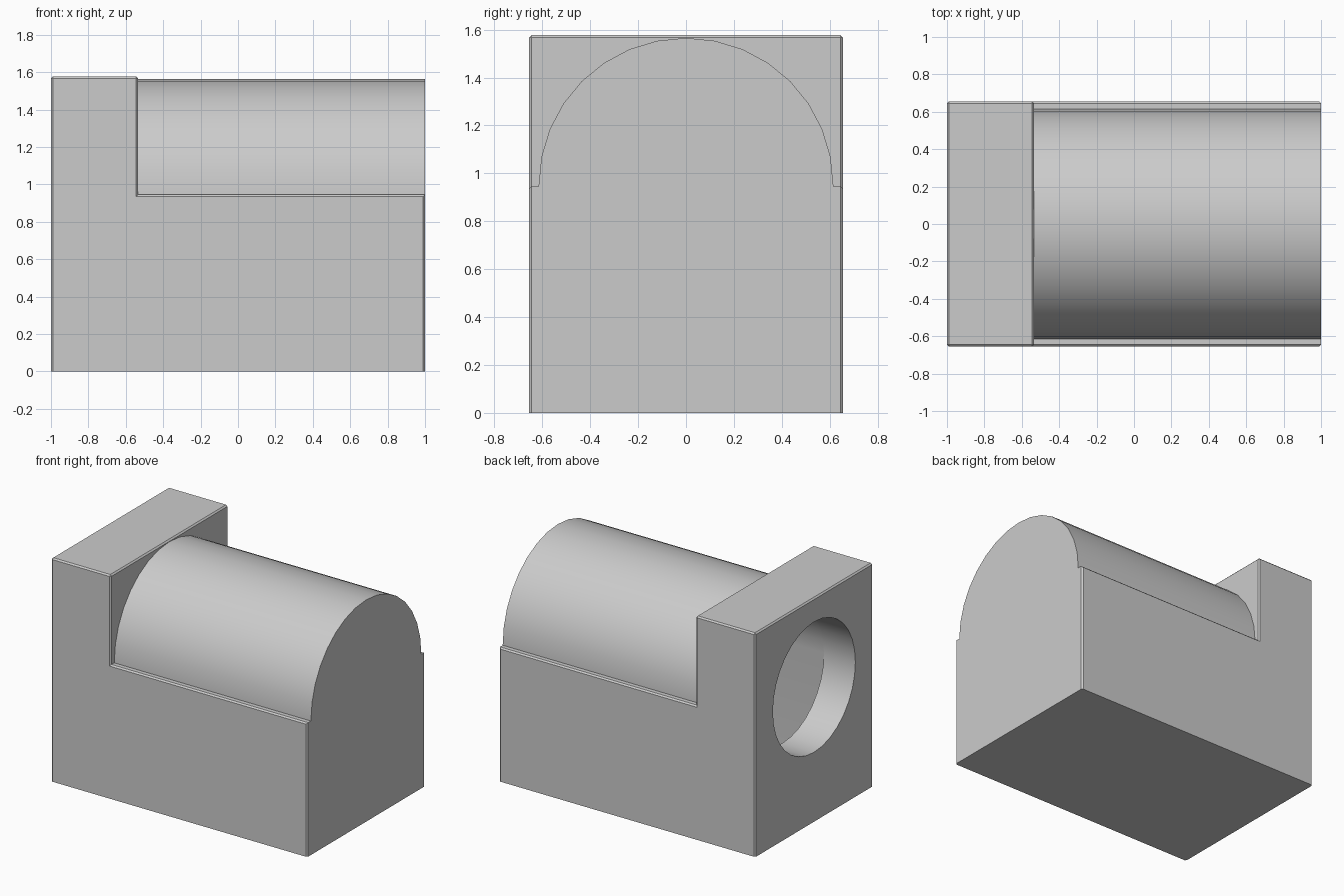
import bpy, bmesh
from math import sin, cos, pi
from mathutils import Vector

if "Cube" in bpy.data.objects:
    bpy.data.objects.remove(bpy.data.objects["Cube"], do_unlink=True)

HALF_Y, TOP, LEDGE, STEP_X = 0.655, 1.577, 0.945, -0.535
AXIS_Z, BARREL_R, BORE_R = 0.95, 0.615, 0.46

grey = bpy.data.materials.new("light grey")
grey.use_nodes = True
colour = (0.6, 0.6, 0.6, 1)
grey.diffuse_color = colour
grey.node_tree.nodes["Principled BSDF"].inputs["Base Color"].default_value = colour


def prism(name, profile, start, end, bevel_rule=None):
    """Sweep a closed 3D profile outline from offset start to offset end."""
    bm = bmesh.new()
    face = bm.faces.new([bm.verts.new(Vector(p) + Vector(start)) for p in profile])
    swept = bmesh.ops.extrude_face_region(bm, geom=[face])["geom"]
    verts = [v for v in swept if isinstance(v, bmesh.types.BMVert)]
    bmesh.ops.translate(bm, verts=verts, vec=Vector(end) - Vector(start))
    bmesh.ops.recalc_face_normals(bm, faces=bm.faces)
    if bevel_rule:
        edges = [e for e in bm.edges if bevel_rule(e)]
        bmesh.ops.bevel(bm, geom=edges, offset=0.01, segments=1,
                        affect='EDGES', clamp_overlap=True)
    mesh = bpy.data.meshes.new(name)
    bm.to_mesh(mesh)
    bm.free()
    obj = bpy.data.objects.new(name, mesh)
    bpy.context.collection.objects.link(obj)
    mesh.materials.append(grey)
    return obj


def arc(radius, steps, turn):
    """Points across y and z, starting on the +y side."""
    return [(0, radius * cos(turn * i / steps), AXIS_Z + radius * sin(turn * i / steps))
            for i in range(steps + 1)]


def arch(radius, floor):
    """A half circle standing on straight walls."""
    return arc(radius, 16, pi) + [(0, -radius, floor), (0, radius, floor)]


def softened(edge):
    """Outer edges, leaving the base, step corner and barrel end sharp."""
    mid = (edge.verts[0].co + edge.verts[1].co) / 2
    along_y = abs(mid.y) < 0.01
    if mid.z < 0.01:
        return False
    if along_y:
        return mid.z > LEDGE + 0.1
    return not (abs(mid.x - STEP_X) < 0.01 and mid.z < LEDGE + 0.01)


def combine(target, tool, operation):
    mod = target.modifiers.new(operation.lower(), 'BOOLEAN')
    mod.operation, mod.object, mod.solver = operation, tool, 'EXACT'
    bpy.context.view_layer.objects.active = target
    bpy.ops.object.modifier_apply(modifier=mod.name)
    bpy.data.objects.remove(tool, do_unlink=True)


# Base block with the tall end plate
outline = [(-1, 0, 0), (1, 0, 0), (1, 0, LEDGE), (STEP_X, 0, LEDGE),
           (STEP_X, 0, TOP), (-1, 0, TOP)]
housing = prism("housing", outline, (0, -HALF_Y, 0), (0, HALF_Y, 0), softened)

# Rounded barrel roof
barrel = prism("barrel_roof", arch(BARREL_R, 0.7), (-0.7, 0, 0), (1, 0, 0))
combine(housing, barrel, 'UNION')

# Arched inner chamber
chamber = prism("chamber_cutter", arch(BORE_R + 0.003, 0.18), (-0.755, 0, 0), (0.8, 0, 0))
combine(housing, chamber, 'DIFFERENCE')

# Round opening through the end plate
bore = prism("bore_cutter", arc(BORE_R, 32, 2 * pi)[:-1], (-1.2, 0, 0), (-0.7, 0, 0))
combine(housing, bore, 'DIFFERENCE')

# Smooth the curved walls and keep the edges crisp
bpy.ops.object.select_all(action='DESELECT')
housing.select_set(True)
bpy.context.view_layer.objects.active = housing
bpy.ops.object.shade_smooth_by_angle(angle=pi / 6)
